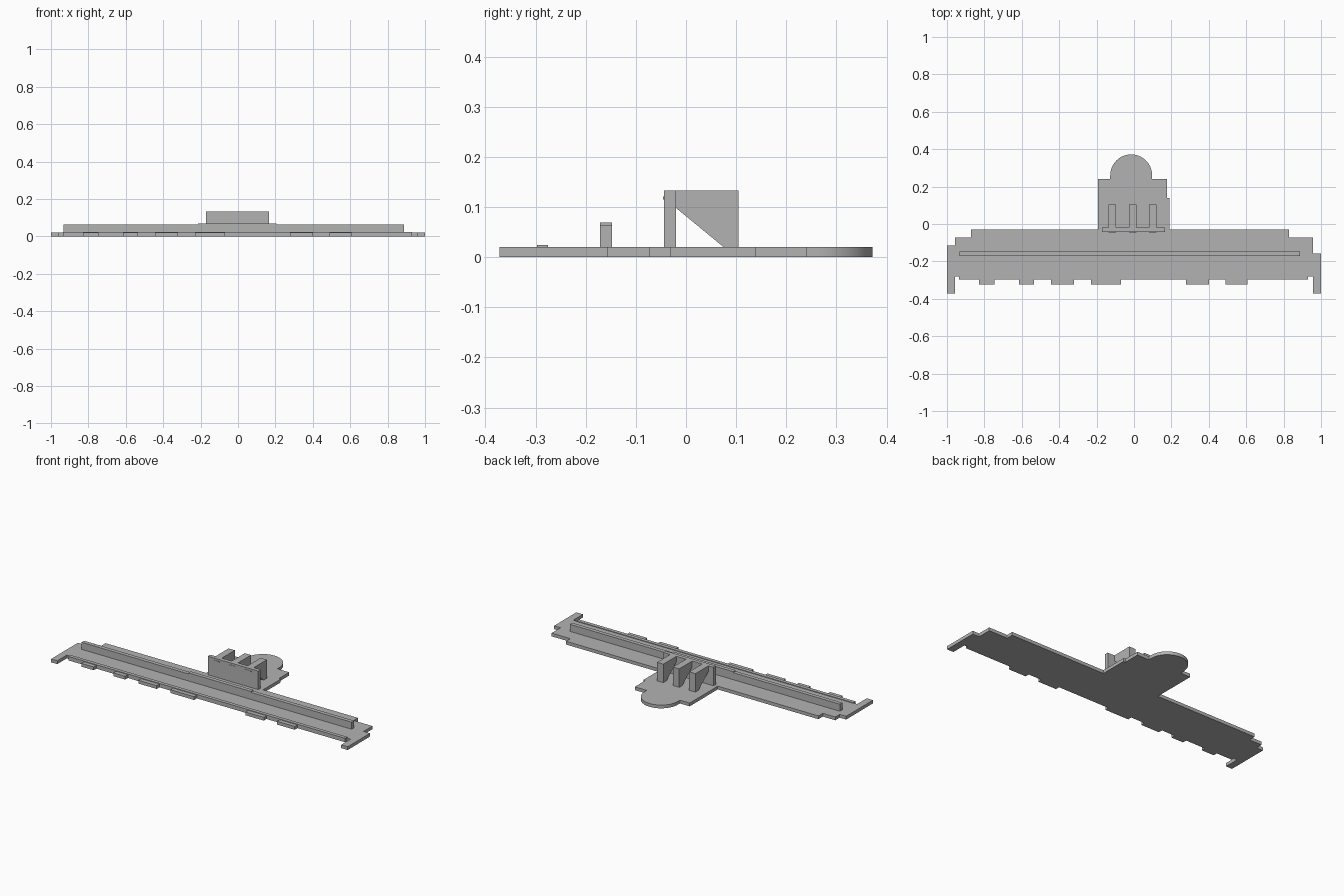
import bpy, bmesh, math
from mathutils import Vector

cube = bpy.data.objects.get("Cube")
if cube:
    bpy.data.objects.remove(cube, do_unlink=True)

grey = bpy.data.materials.new("plain grey")
grey.use_nodes = True
GREY = (0.45, 0.45, 0.45, 1)
grey.diffuse_color = GREY
grey.node_tree.nodes["Principled BSDF"].inputs["Base Color"].default_value = GREY

DECK = 0.02


def prism(name, outline, offset):
    """Extrude a flat outline of 3D points along an offset."""
    bm = bmesh.new()
    face = bm.faces.new([bm.verts.new(p) for p in outline])
    new = bmesh.ops.extrude_face_region(bm, geom=[face])["geom"]
    moved = [v for v in new if isinstance(v, bmesh.types.BMVert)]
    bmesh.ops.translate(bm, verts=moved, vec=Vector(offset))
    bmesh.ops.recalc_face_normals(bm, faces=bm.faces)
    mesh = bpy.data.meshes.new(name)
    bm.to_mesh(mesh)
    bm.free()
    mesh.materials.append(grey)
    obj = bpy.data.objects.new(name, mesh)
    bpy.context.collection.objects.link(obj)
    return obj


def box(name, x, y, z):
    outline = [(x[0], y[0], z[0]), (x[1], y[0], z[0]), (x[1], y[1], z[0]), (x[0], y[1], z[0])]
    return prism(name, outline, (0, 0, z[1] - z[0]))


# Base plate: front edge with tabs, stepped ends, rear wing with a round apse
FRONT, TAB = -0.297, -0.323
tabs = [(-0.83, -0.747), (-0.615, -0.535), (-0.445, -0.322),
        (-0.23, -0.07), (0.277, 0.4), (0.49, 0.608)]
plan = [(-1, -0.372), (-0.958, -0.372), (-0.958, -0.28), (-0.935, -0.28), (-0.935, FRONT)]
for a, b in tabs:
    plan += [(a, FRONT), (a, TAB), (b, TAB), (b, FRONT)]
plan += [(0.93, FRONT), (0.93, -0.28), (0.956, -0.28), (0.956, -0.372), (1, -0.372),
         (1, -0.157), (0.956, -0.157), (0.956, -0.072), (0.83, -0.072), (0.83, -0.03),
         (0.19, -0.03), (0.19, 0.14), (0.177, 0.14), (0.177, 0.24)]
CX, CY, R = -0.015, 0.26, 0.112
plan += [(CX + R, 0.24)]
plan += [(CX + R * math.cos(math.pi * i / 32), CY + R * math.sin(math.pi * i / 32))
         for i in range(33)]
plan += [(CX - R, 0.24), (-0.193, 0.24), (-0.193, -0.03), (-0.872, -0.03),
         (-0.872, -0.072), (-0.956, -0.072), (-0.956, -0.114), (-1, -0.114)]
base = prism("base_plate", [(x, y, 0) for x, y in plan], (0, 0, DECK))

# Low lip along the front edge
box("front_lip", (-0.935, 0.93), (FRONT, -0.275), (DECK, 0.024))

# Long ridge with a slightly taller middle
box("long_ridge", (-0.934, 0.887), (-0.172, -0.148), (DECK, 0.063))
box("ridge_middle", (-0.215, 0.207), (-0.172, -0.148), (0.063, 0.069))

# Upright wall with three thin ledges and three braces behind it
box("upright_wall", (-0.172, 0.167), (-0.044, -0.02), (DECK, 0.133))
profile = [(-0.02, 0.133), (-0.02, 0.098), (0.075, DECK), (0.105, DECK), (0.105, 0.133)]
for n, x in enumerate((-0.137, -0.028, 0.079), 1):
    prism(f"brace_{n}", [(x, y, z) for y, z in profile], (0.042, 0, 0))
    box(f"wall_ledge_{n}", (x, x + 0.042), (-0.046, -0.044), (0.115, 0.121))

# Smooth the round end, keep the corners sharp
bpy.ops.object.select_all(action="DESELECT")
base.select_set(True)
bpy.context.view_layer.objects.active = base
bpy.ops.object.shade_smooth_by_angle(angle=math.radians(30))
